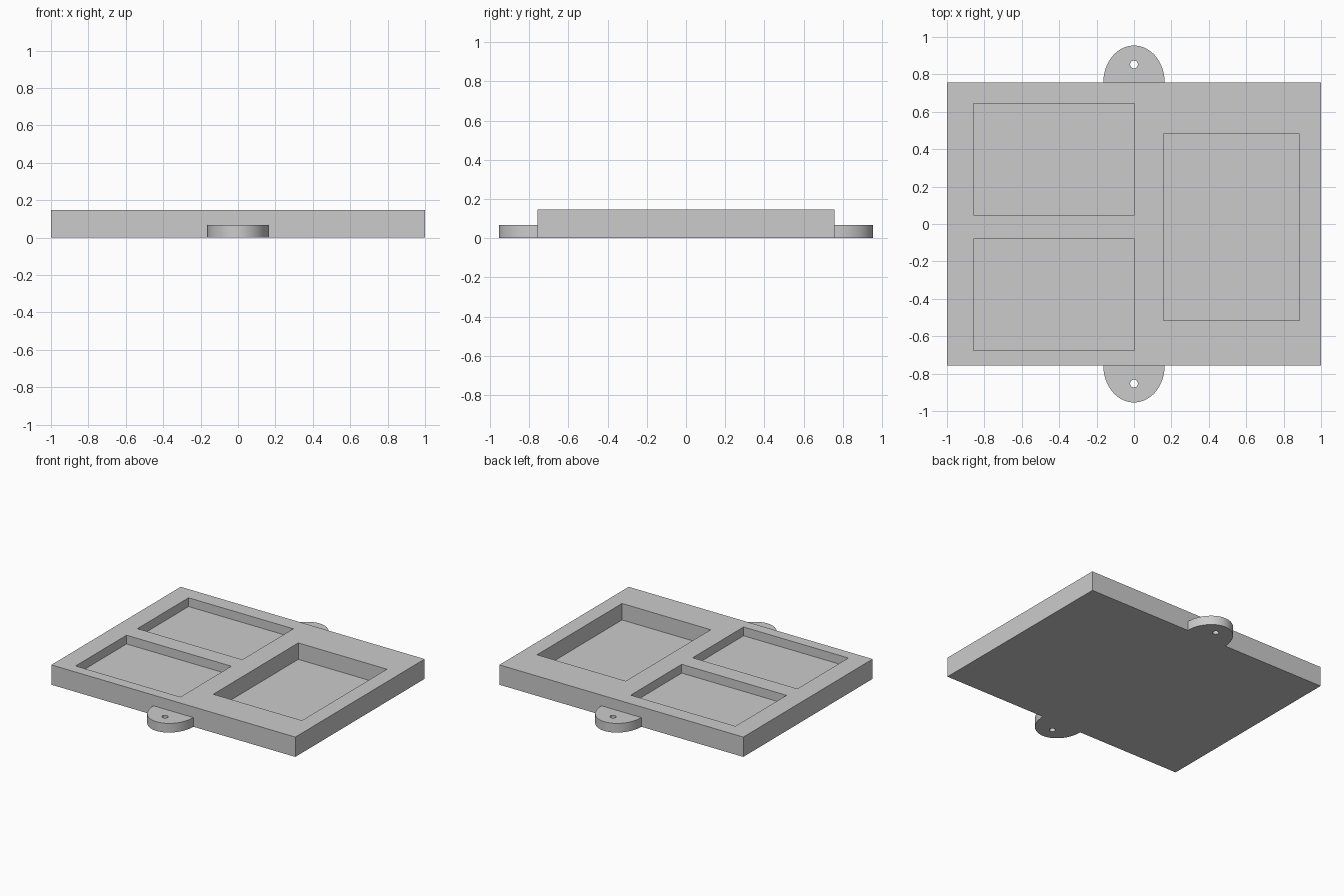
import bpy
import bmesh
from math import cos, sin, pi, radians

if "Cube" in bpy.data.objects:
    bpy.data.objects.remove(bpy.data.objects["Cube"])

PLATE_Y, PLATE_H = 0.757, 0.147
TAB_H = 0.068

grey = bpy.data.materials.new("plain grey")
grey.use_nodes = True
grey.diffuse_color = (0.6, 0.6, 0.6, 1)
grey.node_tree.nodes["Principled BSDF"].inputs["Base Color"].default_value = (0.6, 0.6, 0.6, 1)


def prism(name, outline, z0, z1):
    """Extrude a counter-clockwise outline from z0 to z1."""
    bm = bmesh.new()
    base = bm.faces.new([bm.verts.new((x, y, z0)) for x, y in outline])
    top = bmesh.ops.extrude_face_region(bm, geom=[base], use_keep_orig=True)["geom"]
    for v in top:
        if isinstance(v, bmesh.types.BMVert):
            v.co.z = z1
    bmesh.ops.recalc_face_normals(bm, faces=bm.faces)
    mesh = bpy.data.meshes.new(name)
    bm.to_mesh(mesh)
    bm.free()
    mesh.materials.append(grey)
    obj = bpy.data.objects.new(name, mesh)
    bpy.context.collection.objects.link(obj)
    return obj


def box(name, x0, x1, y0, y1, z0, z1):
    return prism(name, [(x0, y0), (x1, y0), (x1, y1), (x0, y1)], z0, z1)


def arc(cy, rx, ry, start, end, steps):
    angles = [start + (end - start) * i / steps for i in range(steps + 1)]
    return [(rx * cos(a), cy + ry * sin(a)) for a in angles]


def cut(target, cutter):
    """Subtract the cutter from the target and delete the cutter."""
    cutter.hide_render = True
    mod = target.modifiers.new("cut", "BOOLEAN")
    mod.operation, mod.solver, mod.object = "DIFFERENCE", "EXACT", cutter
    bpy.context.view_layer.objects.active = target
    bpy.ops.object.modifier_apply(modifier=mod.name)
    bpy.data.objects.remove(cutter)


# Plate with two shallow pockets and one deep pocket
plate = box("plate", -1, 1, -PLATE_Y, PLATE_Y, 0, PLATE_H)
pockets = [
    (-0.857, 0.002, 0.047, 0.645, 0.065),
    (-0.857, 0.002, -0.677, -0.081, 0.065),
    (0.158, 0.885, -0.515, 0.48, 0.122),
]
for x0, x1, y0, y1, depth in pockets:
    cut(plate, box("pocket_cutter", x0, x1, y0, y1, PLATE_H - depth, PLATE_H + 0.1))

# Rounded mounting tabs with screw holes at front and back
for name, side in (("back_tab", 1), ("front_tab", -1)):
    start = 0 if side > 0 else pi
    tab = prism(name, arc(side * PLATE_Y, 0.164, 0.197, start, start + pi, 48), 0, TAB_H)
    hole = arc(side * 0.853, 0.021, 0.021, 0, 2 * pi, 32)[:-1]
    cut(tab, prism("hole_cutter", hole, -0.1, TAB_H + 0.1))
    bpy.ops.object.select_all(action="DESELECT")
    tab.select_set(True)
    bpy.context.view_layer.objects.active = tab
    bpy.ops.object.shade_smooth_by_angle(angle=radians(30))
